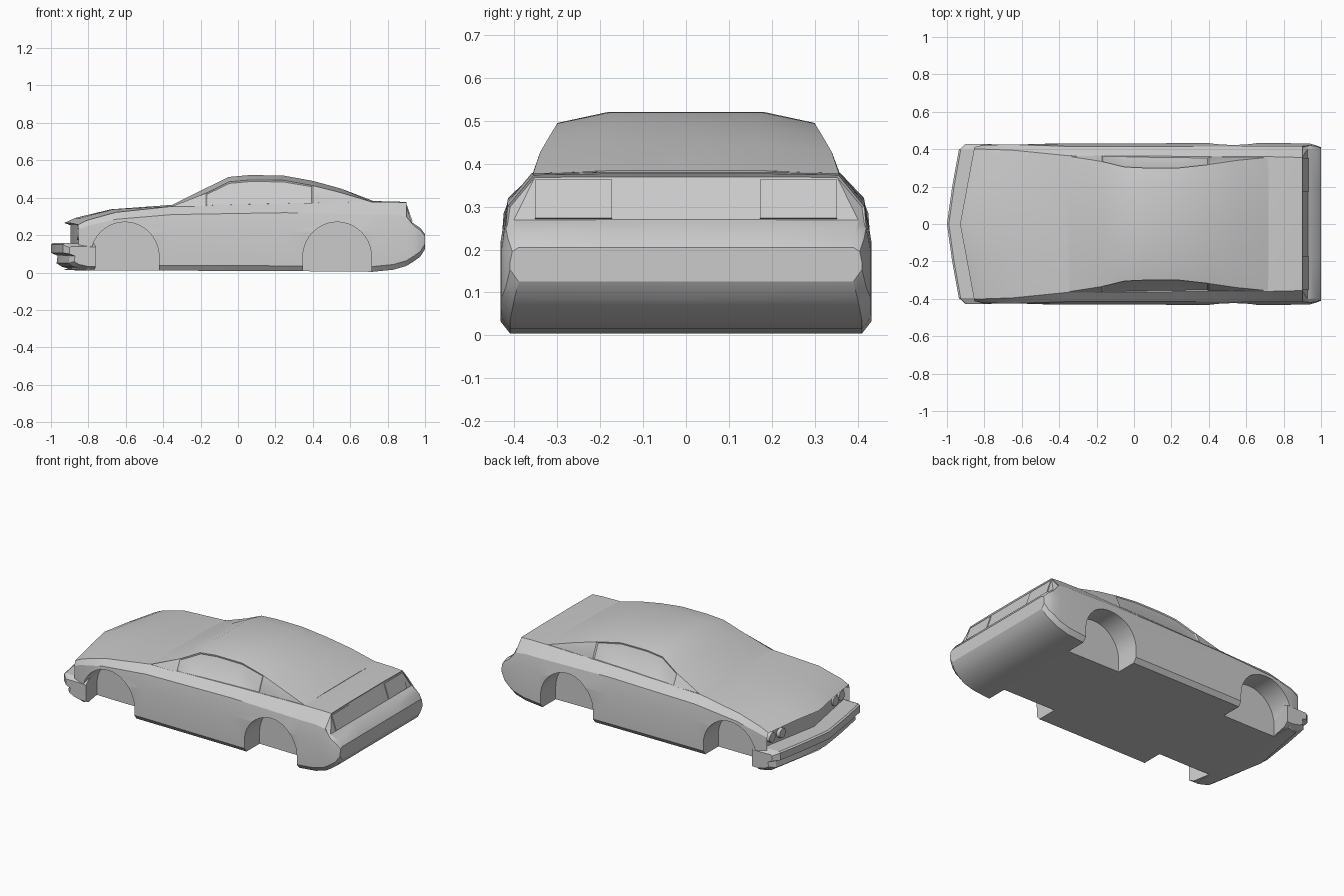
import bpy, bmesh, math
from mathutils import Matrix

if "Cube" in bpy.data.objects:
    bpy.data.objects.remove(bpy.data.objects["Cube"])


def finish(name, bm, angle=24):
    bmesh.ops.recalc_face_normals(bm, faces=bm.faces)
    mesh = bpy.data.meshes.new(name)
    bm.to_mesh(mesh)
    bm.free()
    ob = bpy.data.objects.new(name, mesh)
    bpy.context.collection.objects.link(ob)
    smooth(ob, angle)
    return ob


def smooth(ob, angle=24):
    bpy.ops.object.select_all(action='DESELECT')
    ob.select_set(True)
    bpy.context.view_layer.objects.active = ob
    bpy.ops.object.shade_smooth_by_angle(angle=math.radians(angle))


def skin(rings):
    """Join equal-length closed rings into a tube; returns bmesh and ring verts."""
    bm = bmesh.new()
    vs = [[bm.verts.new(p) for p in r] for r in rings]
    n = len(vs[0])
    for a, b in zip(vs, vs[1:]):
        for i in range(n):
            j = (i + 1) % n
            bm.faces.new((a[i], a[j], b[j], b[i]))
    return bm, vs


def half_to_ring(half):
    """Half section from bottom centre to top centre, mirrored across y."""
    return half + [(x, -y, z) for x, y, z in half[-2:0:-1]]


def cap(bm, ring):
    """Close a ring with one face per side of the centre line."""
    m = len(ring) // 2
    return [bm.faces.new(ring[:m + 1]), bm.faces.new(ring[m:] + ring[:1])]


# Body: x, nose point, z floor, w floor, w side, z side, w shoulder, z shoulder, w top, z top, z centre
stations = [
    (-.85, .08, .015, .38, .41, .15, .412, .23, .40, .256, .265),
    (-.80, .07, .012, .40, .425, .17, .422, .25, .40, .280, .292),
    (-.65, .03, .010, .41, .43, .20, .425, .285, .395, .322, .338),
    (-.35, 0, .010, .41, .43, .22, .415, .31, .365, .354, .362),
    (.25, 0, .008, .41, .432, .22, .415, .32, .362, .370, .372),
    (.72, 0, .004, .41, .432, .22, .416, .31, .36, .378, .382),
    (.83, 0, .015, .41, .432, .22, .416, .31, .358, .377, .380),
    (.90, 0, .035, .41, .43, .21, .416, .30, .355, .374, .377),
    (.94, 0, .060, .405, .43, .20, .42, .25, .40, .262, .262),
    (.975, 0, .085, .40, .42, .19, .415, .225, .395, .238, .238),
    (1.0, 0, .125, .39, .41, .17, .405, .195, .39, .205, .205)]
rings = []
for x, b, zb, wb, wm, zm, ws, zs, wt, zt, zc in stations:
    prof = [(0, zb), (wb, zb), (wm, zb + .028), (wm, zm), (ws, zs), (wt, zt), (.18, zc), (0, zc)]
    rings.append(half_to_ring([(x - b * (1 - y / .43), y, z) for y, z in prof]))
bm, vs = skin(rings)
nose = cap(bm, vs[0])
cap(bm, vs[-1])
bmesh.ops.recalc_face_normals(bm, faces=bm.faces)
bmesh.ops.inset_region(bm, faces=nose, thickness=.012)
bmesh.ops.translate(bm, verts=list({v for f in nose for v in f.verts}), vec=(.035, 0, 0))
# recessed tail panel
tail = [f for f in bm.faces if .905 < f.calc_center_median().x < .935
        and f.calc_center_median().z > .29 and f.normal.x > .5]
bmesh.ops.inset_region(bm, faces=tail, thickness=.008)
bmesh.ops.translate(bm, verts=list({v for f in tail for v in f.verts}), vec=(-.008, 0, 0))
body = finish("car_body", bm)

# Wheel arches cut from both sides
for cx in (-.605, .53):
    for s in (-1, 1):
        arc = [(cx + .183 * math.cos(math.pi * i / 20), .085 + .185 * math.sin(math.pi * i / 20))
               for i in range(21)]
        arc = [(cx + .183, -.1)] + arc + [(cx - .183, -.1)]
        bm, vs = skin([[(x, s * y, z) for x, z in arc] for y in (.28, .6)])
        for r in vs:
            bm.faces.new(r)
        cutter = finish("arch_cutter", bm)
        cutter.hide_render = True
        cutter.hide_set(True)
        mod = body.modifiers.new("arch", 'BOOLEAN')
        mod.operation = 'DIFFERENCE'
        mod.solver = 'EXACT'
        mod.object = cutter
        bpy.context.view_layer.objects.active = body
        bpy.ops.object.modifier_apply(modifier=mod.name)
        bpy.data.objects.remove(cutter)
smooth(body)

# Cabin: x, w base, w roof edge, z roof edge, z roof centre
cabin = [
    (-.35, .366, .362, .352, .362), (-.17, .368, .334, .425, .452),
    (-.05, .368, .305, .485, .511), (.06, .368, .30, .495, .521),
    (.24, .368, .30, .494, .519), (.40, .367, .318, .465, .490),
    (.55, .365, .340, .427, .449), (.72, .361, .357, .376, .384)]
bm, vs = skin([half_to_ring([(x, 0, .335), (x, wb, .335), (x, wb, .355), (x, wr, zr),
                             (x, .18, zc), (x, 0, zc)]) for x, wb, wr, zr, zc in cabin])
cap(bm, vs[0])
cap(bm, vs[-1])
bmesh.ops.recalc_face_normals(bm, faces=bm.faces)
# slightly recessed side windows
for s in (-1, 1):
    glass = [f for f in bm.faces if s * f.normal.y > .7 and f.calc_center_median().z > .37
             and -.2 < f.calc_center_median().x < .45]
    bmesh.ops.inset_region(bm, faces=glass, thickness=.01, depth=0)
    bmesh.ops.translate(bm, verts=list({v for f in glass for v in f.verts}), vec=(0, -s * .006, 0))
finish("cabin", bm)

# Front bumper: pointed bar with tapered ends (distance back from tip, height)
bar = [(.17, .155), (.01, .157), (0, .15), (0, .105), (.035, .09), (.03, .05), (.06, .03),
       (.12, .015), (.17, .015)]
rings = []
for y, k in ((-.428, 1), (-.395, 0), (-.2, 0), (0, 0), (.2, 0), (.395, 0), (.428, 1)):
    dx = -1 + .07 * (abs(y) / .43) ** 1.2
    rings.append([(dx + d + k * .03 * (1 - d / .17), y, z + k * (.085 - z) * .25) for d, z in bar])
bm, vs = skin(rings)
bm.faces.new(vs[0])
bm.faces.new(vs[-1])
finish("front_bumper", bm)

# Lamps
for s, side in ((-1, "right"), (1, "left")):
    for i, y in enumerate((.265, .345)):
        bm = bmesh.new()
        x = -.815 - .08 * (1 - y / .43)
        bmesh.ops.create_cone(bm, cap_ends=True, segments=16, radius1=.034, radius2=.03, depth=.03,
                              matrix=Matrix.Translation((x, s * y, .205)) @ Matrix.Rotation(-math.pi / 2, 4, 'Y'))
        finish(f"headlight_{side}_{i + 1}", bm)
    bm = bmesh.new()
    m = (Matrix.Translation((.912, s * .262, .316)) @ Matrix.Rotation(-.335, 4, 'Y')
         @ Matrix.Diagonal((.012, .18, .095, 1)))
    bmesh.ops.create_cube(bm, size=1, matrix=m)
    finish(f"tail_light_{side}", bm)
